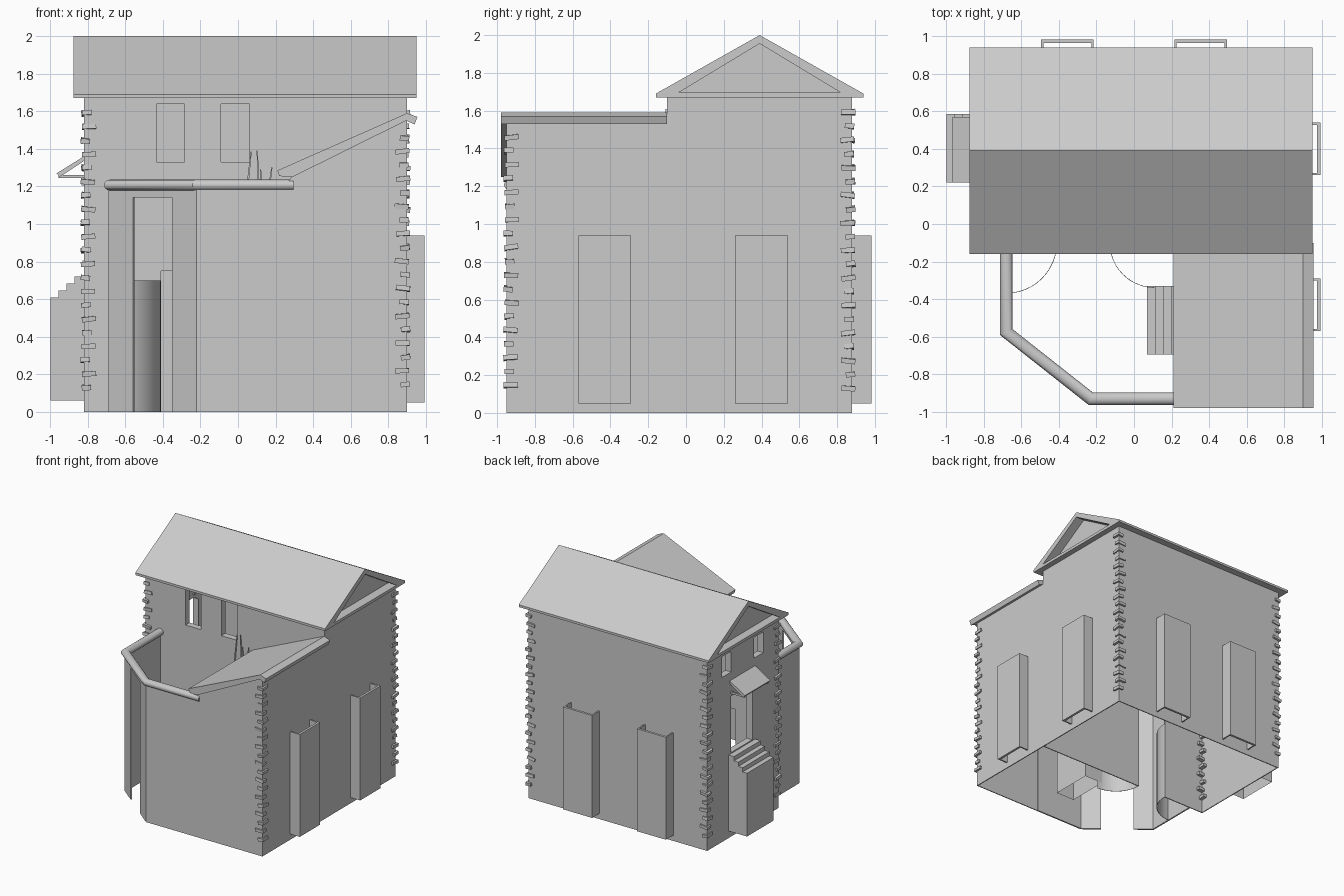
import bpy, bmesh, math, random
from mathutils import Matrix, Vector

if "Cube" in bpy.data.objects:
    bpy.data.objects.remove(bpy.data.objects["Cube"])

random.seed(4)


def link(name, bm):
    bmesh.ops.recalc_face_normals(bm, faces=bm.faces)
    me = bpy.data.meshes.new(name)
    bm.to_mesh(me)
    bm.free()
    ob = bpy.data.objects.new(name, me)
    bpy.context.collection.objects.link(ob)
    return ob


def prism(name, pts, axis, a, b, open_bottom=False):
    """Extrude a 2D profile from a to b. Profile: z->(x,y), y->(x,z), x->(y,z)."""
    place = {'z': lambda p, t: (p[0], p[1], t),
             'y': lambda p, t: (p[0], t, p[1]),
             'x': lambda p, t: (t, p[0], p[1])}[axis]
    bm = bmesh.new()
    lo = [bm.verts.new(place(p, a)) for p in pts]
    hi = [bm.verts.new(place(p, b)) for p in pts]
    bm.faces.new(lo)
    bm.faces.new(hi)
    n = len(pts)
    for i in range(n - 1 if open_bottom else n):
        j = (i + 1) % n
        bm.faces.new((lo[i], lo[j], hi[j], hi[i]))
    return link(name, bm)


def box(name, x0, x1, y0, y1, z0, z1):
    return prism(name, [(x0, y0), (x1, y0), (x1, y1), (x0, y1)], 'z', z0, z1)


def cut(ob, cutters):
    bpy.context.view_layer.objects.active = ob
    for c in cutters:
        m = ob.modifiers.new("cut", 'BOOLEAN')
        m.operation, m.solver, m.object = 'DIFFERENCE', 'EXACT', c
        bpy.ops.object.modifier_apply(modifier=m.name)
        bpy.data.objects.remove(c)


def smooth(ob, deg):
    bpy.context.view_layer.objects.active = ob
    ob.select_set(True)
    bpy.ops.object.shade_smooth_by_angle(angle=math.radians(deg))
    ob.select_set(False)


# Thin-walled main house, open at the bottom, with window and door openings
T = 0.008
house = box("house_walls", -0.82, 0.90, -0.10, 0.88, 0, 1.67)
front_windows = [(-0.435, -0.285), (-0.09, 0.06)]
side_windows = [(0.55, 0.68), (0.11, 0.24)]
cut(house, [box("c", -0.82 + T, 0.90 - T, -0.10 + T, 0.88 - T, -0.1, 1.8)]
    + [box("c", a, b, -0.2, 0.0, 1.33, 1.64) for a, b in front_windows]
    + [box("c", -0.9, -0.7, a, b, 1.43, 1.61) for a, b in side_windows]
    + [box("c", -0.9, -0.7, 0.26, 0.55, 0.73, 1.22),
       box("c", -0.41, -0.13, -0.2, 0.0, -0.1, 0.75)])

# Linings inside the window and door openings
for a, b in front_windows:
    for x in (a - 0.006, b):
        box("front_window_lining", x, x + 0.006, -0.095, -0.045, 1.33, 1.64)
    box("front_window_sill", a, b, -0.095, -0.045, 1.324, 1.33)
for a, b, z0, z1 in [s + (1.43, 1.61) for s in side_windows] + [(0.26, 0.55, 0.73, 1.22)]:
    for y in (a - 0.006, b):
        box("side_opening_lining", -0.815, -0.765, y, y + 0.006, z0, z1)
    box("side_opening_sill", -0.815, -0.765, a, b, z0 - 0.006, z0)

# Main gable roof with recessed gable ends
roof = prism("main_roof", [(-0.16, 1.67), (0.94, 1.67), (0.94, 1.69),
                           (0.39, 2.0), (-0.16, 1.69)], 'x', -0.875, 0.95)
tri = [(-0.04, 1.695), (0.82, 1.695), (0.39, 1.955)]
cut(roof, [prism("c", tri, 'x', 0.87, 1.1), prism("c", tri, 'x', -1.0, -0.80)])

# Front wing: side wall, sloped front wall, terrace walls with angled doorway
box("wing_side_wall", 0.90 - T, 0.90, -0.95, -0.10, 0, 1.55)
prism("wing_front_wall", [(0.25, 0), (0.90, 0), (0.90, 1.56), (0.29, 1.26), (0.25, 1.2)],
      'y', -0.95, -0.95 + T)
terrace = prism("terrace_wall", [(-0.69, -0.10), (-0.69, -0.57), (-0.22, -0.95), (0.25, -0.95),
                                 (0.25, -0.937), (-0.215, -0.937), (-0.677, -0.564),
                                 (-0.677, -0.10)], 'z', 0, 1.20)
door = box("c", -0.135, 0.135, -0.15, 0.15, -0.1, 1.14)
door.matrix_world = Matrix.Translation((-0.455, -0.76, 0)) @ \
    Matrix.Rotation(math.atan2(-0.38, 0.47), 4, 'Z')
bpy.context.view_layer.update()
cut(terrace, [door])

# Lean-to roof over the wing
prism("lean_to_roof", [(0.21, 1.285), (0.90, 1.59), (0.955, 1.57), (0.94, 1.53),
                       (0.895, 1.55), (0.29, 1.25), (0.22, 1.255)], 'y', -0.98, -0.10)

# Rounded coping along the terrace wall: a 16-sided ring swept with mitred corners
path = [Vector(p) for p in ((-0.68, -0.10), (-0.68, -0.575), (-0.23, -0.93), (0.295, -0.93))]
bm = bmesh.new()
rings = []
for i, p in enumerate(path):
    d0 = (path[max(i, 1)] - path[max(i, 1) - 1]).normalized()
    k = min(i + 1, len(path) - 1)
    d1 = (path[k] - path[k - 1]).normalized()
    t = (d0 + d1).normalized()
    side = Vector((-t.y, t.x)) / t.dot(d0)
    ring = []
    for s in range(16):
        a = 2 * math.pi * s / 16
        q = p + side * 0.033 * math.cos(a)
        ring.append(bm.verts.new((q.x, q.y, 1.207 + 0.029 * math.sin(a))))
    rings.append(ring)
for r0, r1 in zip(rings, rings[1:]):
    for s in range(16):
        bm.faces.new((r0[s], r0[s - 1], r1[s - 1], r1[s]))
bm.faces.new(rings[0])
bm.faces.new(rings[-1])
smooth(link("terrace_coping", bm), 30)


# Shutter channels on the right and back walls (open top and bottom)
def channel(name, c, base, tip, swap):
    h, t = 0.14, 0.012
    pts = [(base, c - h), (tip, c - h), (tip, c + h), (base, c + h),
           (base, c + h - t), (tip - 0.02, c + h - t),
           (tip - 0.02, c - h + t), (base, c - h + t)]
    prism(name, [p[::-1] for p in pts] if swap else pts, 'z', 0.05, 0.94)


for c in (-0.43, 0.40):
    channel("right_shutter", c, 0.90, 0.993, False)
for c in (-0.355, 0.355):
    channel("back_shutter", c, 0.88, 0.983, True)


# Stepped stairs, hollow below: outside the left door and inside the wing
def stairs(name, x0, y0, y1):
    pts = [(x0, 0.06)]
    for i in range(4):
        pts += [(x0 + 0.042 * i, 0.61 + 0.037 * i), (x0 + 0.042 * (i + 1), 0.61 + 0.037 * i)]
    prism(name, pts + [(x0 + 0.178, 0.721), (x0 + 0.178, 0.06)], 'y', y0, y1, open_bottom=True)


stairs("side_stairs", -0.997, 0.22, 0.585)
stairs("inner_stairs", 0.07, -0.695, -0.33)

# Awning over the left door, with bracket arms
prism("awning", [(-0.965, 1.27), (-0.82, 1.36), (-0.82, 1.335), (-0.95, 1.25)], 'y', 0.22, 0.57)
for y in (0.23, 0.545):
    box("awning_arm", -0.955, -0.80, y, y + 0.015, 1.245, 1.262)


# Low thin curved walls flanking the inner opening
def curved_wall(name, cx, cy, r, a0, a1):
    ang = [math.radians(a0 + (a1 - a0) * i / 12) for i in range(13)]
    pts = [(cx + r * math.cos(a), cy + r * math.sin(a)) for a in ang]
    pts += [(cx + (r - 0.003) * math.cos(a), cy + (r - 0.003) * math.sin(a)) for a in ang[::-1]]
    smooth(prism(name, pts, 'z', 0, 0.7), 30)


curved_wall("left_curved_wall", -0.68, -0.10, 0.27, 270, 360)
curved_wall("right_curved_wall", 0.11, -0.10, 0.24, 180, 270)


# Corner stones, alternating long sides and irregularly tilted
def corner_stones(name, cx, cy, z_top):
    bm = bmesh.new()
    sx, sy = (1 if cx > 0 else -1), (1 if cy > 0.5 else -1)
    for i in range(int((z_top - 0.11) / 0.073) + 1):
        lx, ly = (0.075, 0.05) if i % 2 else (0.05, 0.075)
        out = random.uniform(0.008, 0.018)
        pos = Vector((cx + sx * (out - lx / 2), cy + sy * (out - ly / 2), z_top - 0.073 * i))
        tilt = Matrix.Rotation(random.uniform(-0.15, 0.15), 4, 'X') @ \
            Matrix.Rotation(random.uniform(-0.15, 0.15), 4, 'Y')
        bmesh.ops.create_cube(bm, size=1, matrix=Matrix.Translation(pos) @ tilt
                              @ Matrix.Diagonal((lx, ly, 0.026, 1)))
    link(name, bm)


for x, y, z in ((-0.82, -0.10, 1.59), (-0.82, 0.88, 1.59), (0.90, 0.88, 1.59), (0.90, -0.95, 1.46)):
    corner_stones("corner_stones", x, y, z)

# Thin spikes standing against the terrace's back wall
for x, lean, top in ((0.045, 0.025, 1.385), (0.112, -0.01, 1.39),
                     (0.13, -0.01, 1.29), (0.16, 0.02, 1.30)):
    prism("spike", [(x - 0.006, 1.15), (x + 0.006, 1.15), (x + lean + 0.003, top),
                    (x + lean - 0.003, top)], 'y', -0.114, -0.108)
